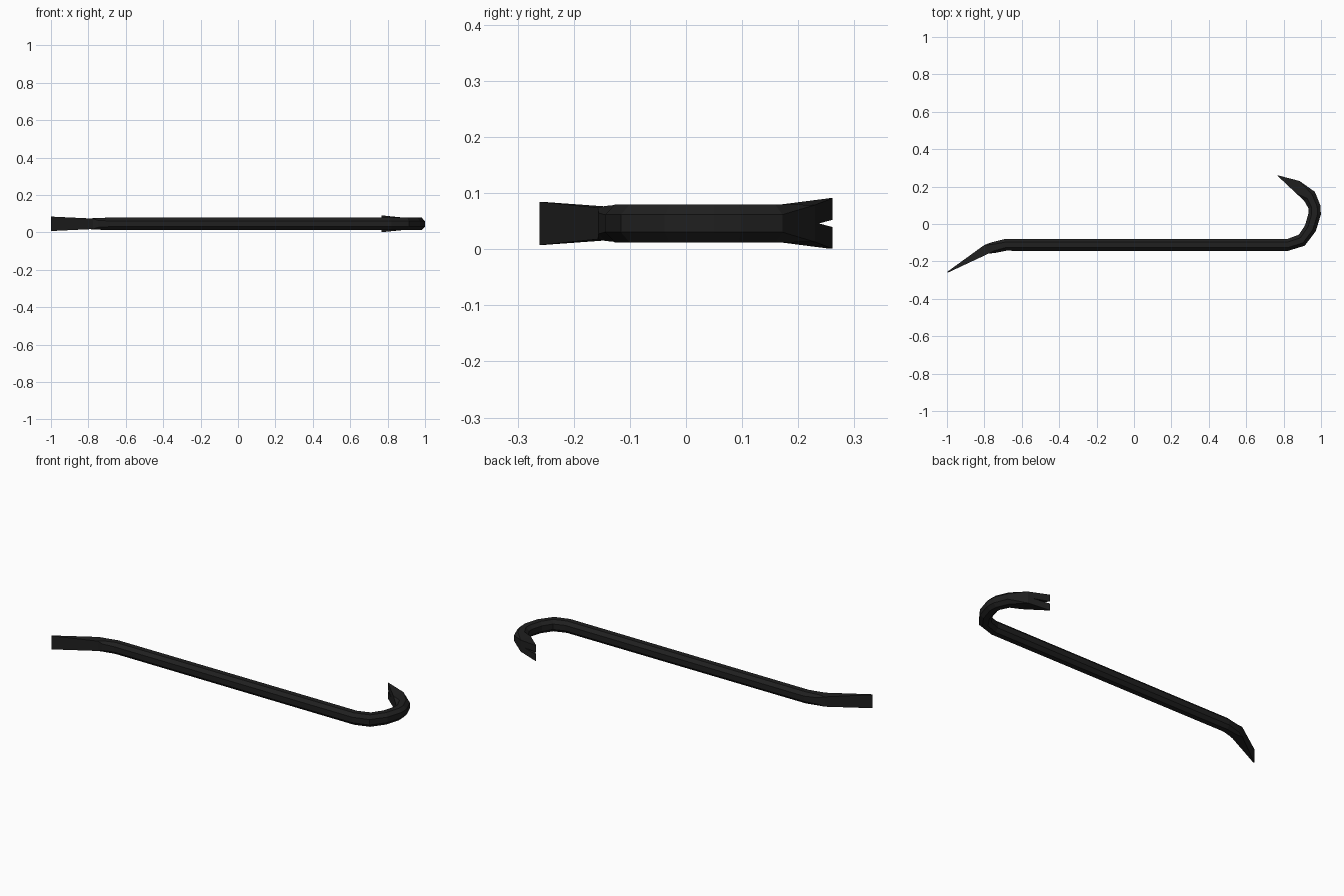
import bpy, bmesh
from mathutils import Vector

if "Cube" in bpy.data.objects:
    bpy.data.objects.remove(bpy.data.objects["Cube"])

ZC = 0.046  # mid height of the bar

black = bpy.data.materials.new("black steel")
black.diffuse_color = (0.014, 0.014, 0.014, 1)
black.use_nodes = True
black.node_tree.nodes["Principled BSDF"].inputs["Base Color"].default_value = black.diffuse_color


def make_object(name, bm):
    bmesh.ops.remove_doubles(bm, verts=bm.verts, dist=0.0002)
    bmesh.ops.recalc_face_normals(bm, faces=bm.faces)
    mesh = bpy.data.meshes.new(name)
    bm.to_mesh(mesh)
    bm.free()
    mesh.materials.append(black)
    ob = bpy.data.objects.new(name, mesh)
    bpy.context.collection.objects.link(ob)
    return ob


def loft(bm, rings):
    rows = [[bm.verts.new(p) for p in r] for r in rings]
    for a, b in zip(rows, rows[1:]):
        for i in range(len(a)):
            j = (i + 1) % len(a)
            bm.faces.new((a[i], a[j], b[j], b[i]))
    bm.faces.new(rows[0])
    bm.faces.new(rows[-1][::-1])


def ring(inner, outer, height, chamfer):
    """Chamfered rectangle between an inner and an outer plan point."""
    a, b = Vector(inner), Vector(outer)
    h, c = height / 2, chamfer
    pts = [(c, -h), (1 - c, -h), (1, -h * (1 - 2 * c)), (1, h * (1 - 2 * c)),
           (1 - c, h), (c, h), (0, h * (1 - 2 * c)), (0, -h * (1 - 2 * c))]
    return [(*a.lerp(b, u), ZC + z) for u, z in pts]


# Octagonal bar: chisel tip, waist, shaft, hook, waist, claw tip
OCT = 0.27
stations = [
    ((-0.999, -0.256), (-0.997, -0.261), 0.077, 0),
    ((-0.80, -0.112), (-0.775, -0.157), 0.056, 0),
    ((-0.765, -0.099), (-0.75, -0.156), 0.062, 0.2),
    ((-0.69, -0.08), (-0.685, -0.143), 0.066, OCT),
    ((0.82, -0.08), (0.822, -0.144), 0.068, OCT),
    ((0.882, -0.057), (0.913, -0.116), 0.068, OCT),
    ((0.915, -0.006), (0.972, -0.038), 0.068, OCT),
    ((0.932, 0.055), (0.999, 0.05), 0.068, OCT),
    ((0.932, 0.085), (0.997, 0.098), 0.068, OCT),
    ((0.91, 0.124), (0.967, 0.172), 0.068, OCT),
    ((0.868, 0.163), (0.885, 0.23), 0.066, 0),
    ((0.769, 0.256), (0.766, 0.261), 0.09, 0),
]
bm = bmesh.new()
loft(bm, [ring(*s) for s in stations])
bar = make_object("crowbar", bm)

# V notch splitting the claw
apex, tip = Vector((0.845, 0.214)), Vector((0.735, 0.282))
d = (tip - apex).normalized()
n = Vector((-d.y, d.x)) * 0.1
bm = bmesh.new()
loft(bm, [[(*(apex + s * n), ZC), (*(tip + s * n), ZC - 0.009),
           (*(tip + s * n), ZC + 0.009)] for s in (-1, 1)])
cutter = make_object("claw_notch_cutter", bm)
cutter.hide_render = True
cutter.hide_set(True)
mod = bar.modifiers.new("claw notch", 'BOOLEAN')
mod.operation = 'DIFFERENCE'
mod.solver = 'EXACT'
mod.object = cutter
